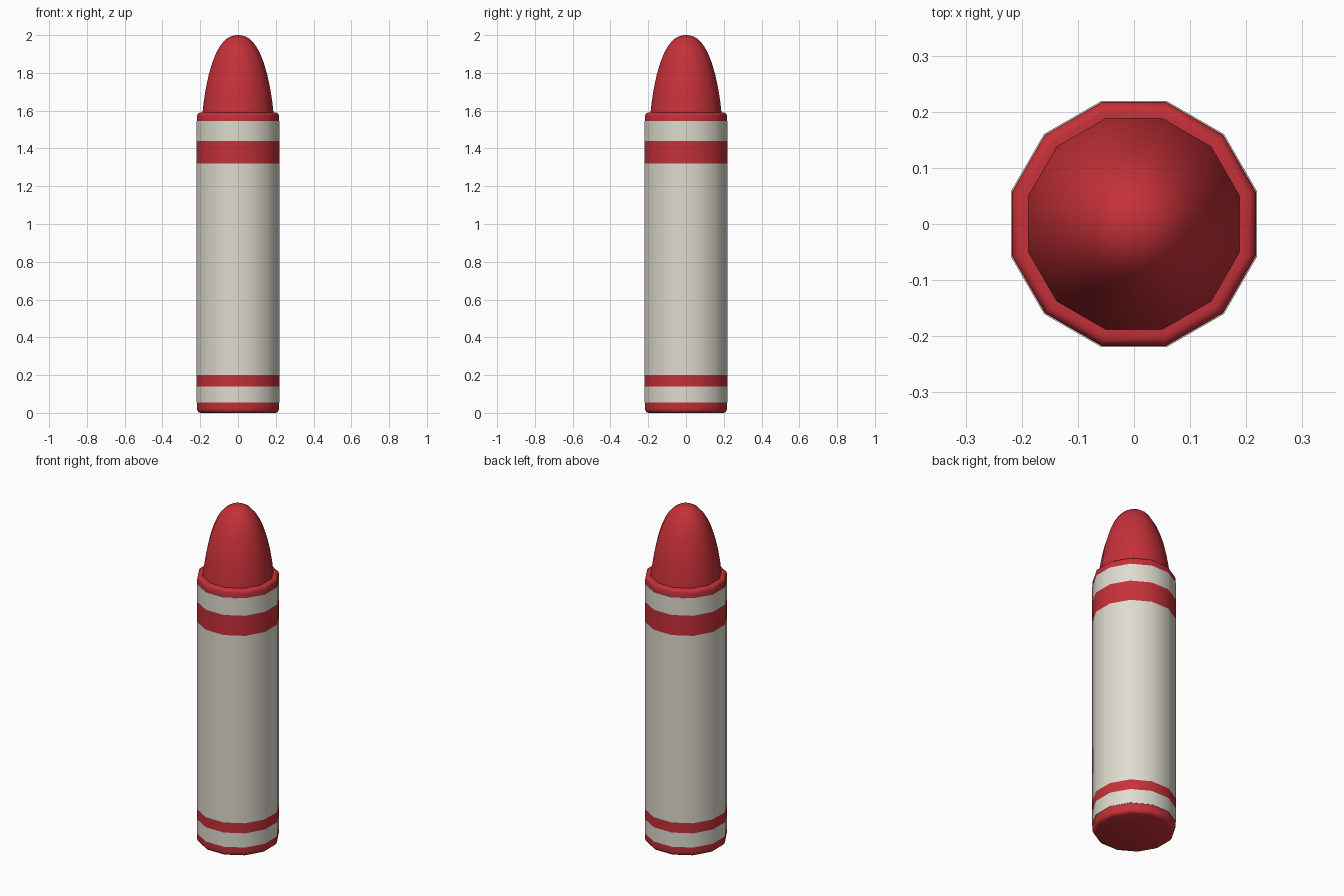
import bpy, bmesh, math

if "Cube" in bpy.data.objects:
    bpy.data.objects.remove(bpy.data.objects["Cube"])

SIDES = 12


def material(name, rgb):
    m = bpy.data.materials.new(name)
    m.diffuse_color = (*rgb, 1.0)
    m.use_nodes = True
    m.node_tree.nodes["Principled BSDF"].inputs["Base Color"].default_value = m.diffuse_color
    return m


red = material("red wax", (0.56, 0.03, 0.04))
cream = material("cream paper", (0.73, 0.71, 0.62))


def lathe(name, profile, mats, stripes=(), cap_bottom=False, cap_top=False):
    """Twelve-sided turned part; profile is (flat-side radius, z)."""
    bm = bmesh.new()
    rings = []
    for r, z in profile:
        r /= math.cos(math.pi / SIDES)
        rings.append([bm.verts.new((r * math.cos((i + .5) * 2 * math.pi / SIDES),
                                    r * math.sin((i + .5) * 2 * math.pi / SIDES), z))
                      for i in range(SIDES)])
    for a, b in zip(rings, rings[1:]):
        for i in range(SIDES):
            j = (i + 1) % SIDES
            f = bm.faces.new((a[i], a[j], b[j], b[i]))
            zc = f.calc_center_median().z
            if any(lo < zc < hi for lo, hi in stripes):
                f.material_index = 1
    if cap_bottom:
        bm.faces.new(rings[0][::-1])
    if cap_top:
        bm.faces.new(rings[-1])
    me = bpy.data.meshes.new(name)
    bm.to_mesh(me)
    bm.free()
    for m in mats:
        me.materials.append(m)
    ob = bpy.data.objects.new(name, me)
    bpy.context.collection.objects.link(ob)
    bpy.ops.object.select_all(action='DESELECT')
    ob.select_set(True)
    bpy.context.view_layer.objects.active = ob
    bpy.ops.object.shade_smooth_by_angle(angle=math.radians(50))
    return ob


# Wax base with rounded bottom edge
lathe("wax_base", [(.2, 0), (.209, .004), (.215, .012), (.217, .022), (.217, .055)],
      [red], cap_bottom=True)

# Paper wrapper with two printed stripes
lathe("paper_wrapper", [(.217, .055)] + [(.219, z) for z in (.055, .14, .2, 1.32, 1.44, 1.545)]
      + [(.217, 1.545)], [cream, red], stripes=[(.14, .2), (1.32, 1.44)])

# Wax shoulder with rounded rim
lathe("wax_shoulder", [(.217, 1.545), (.217, 1.572), (.214, 1.582), (.208, 1.588),
                       (.2, 1.59), (.188, 1.59)], [red])

# Rounded writing tip
lathe("wax_tip", [(.188, 1.59), (.181, 1.65), (.17, 1.72), (.155, 1.79), (.136, 1.855),
                  (.115, 1.907), (.092, 1.947), (.067, 1.976), (.042, 1.992), (.018, 1.999),
                  (.004, 2.0)], [red], cap_top=True)
